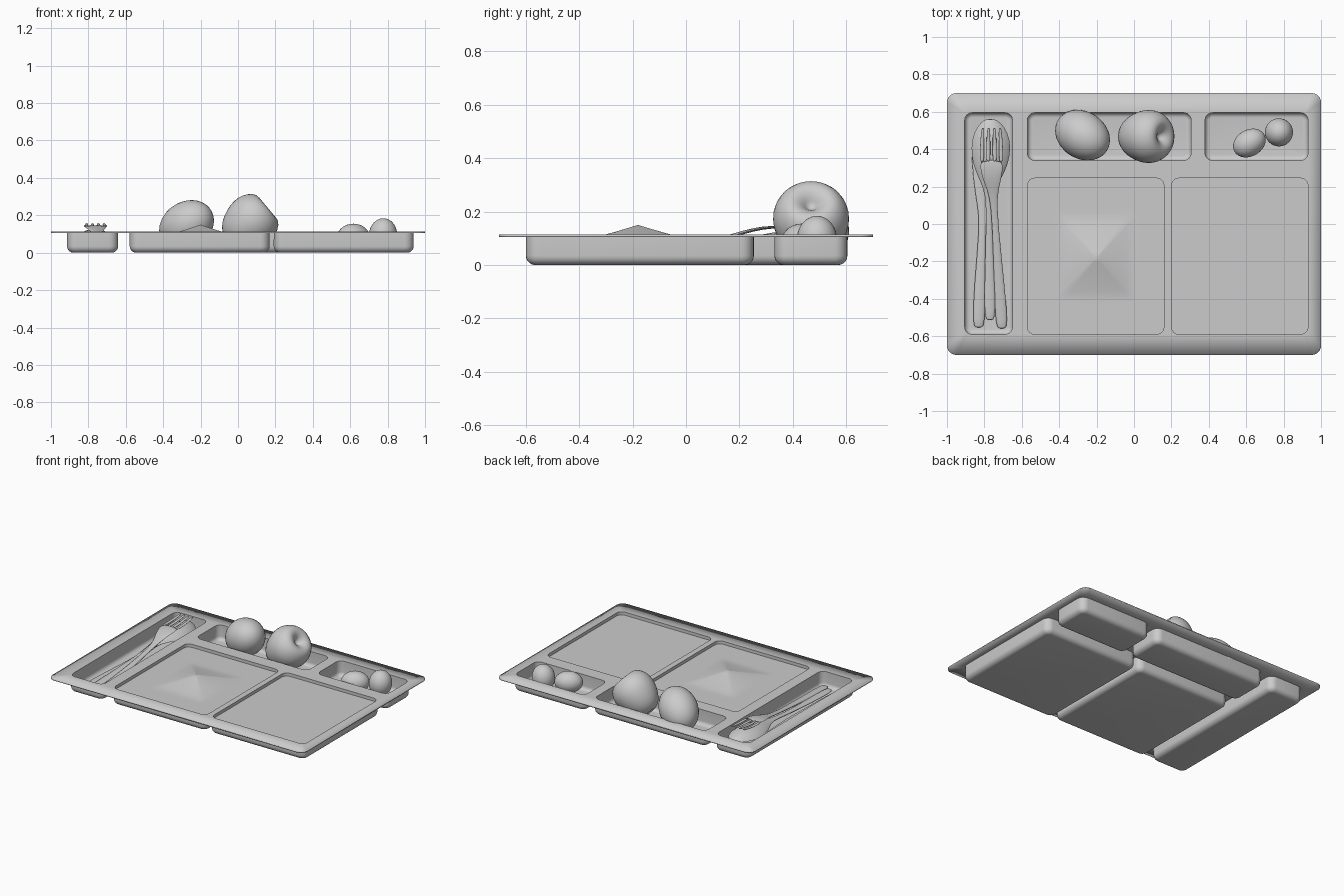
import bpy, bmesh, math
from mathutils import Vector, Matrix

if "Cube" in bpy.data.objects:
    bpy.data.objects.remove(bpy.data.objects["Cube"])

TOP, WALL = 0.114, 0.009


def finish(name, bm, subsurf=0, angle=40):
    me = bpy.data.meshes.new(name)
    bm.to_mesh(me)
    bm.free()
    ob = bpy.data.objects.new(name, me)
    bpy.context.collection.objects.link(ob)
    bpy.ops.object.select_all(action='DESELECT')
    ob.select_set(True)
    bpy.context.view_layer.objects.active = ob
    bpy.ops.object.shade_smooth_by_angle(angle=math.radians(angle))
    if subsurf:
        m = ob.modifiers.new("smooth", 'SUBSURF')
        m.levels = m.render_levels = subsurf
    return ob


def rounded_rect(x0, x1, y0, y1, r, n=6):
    pts = []
    corners = ((x1 - r, y1 - r), (x0 + r, y1 - r), (x0 + r, y0 + r), (x1 - r, y0 + r))
    for k, (cx, cy) in enumerate(corners):
        for i in range(n + 1):
            a = math.pi / 2 * (k + i / n)
            pts.append((cx + r * math.cos(a), cy + r * math.sin(a)))
    return pts


def ring(bm, pts):
    return [bm.verts.new(p) for p in pts]


def bridge(bm, a, b):
    n = len(a)
    for i in range(n):
        bm.faces.new((a[i], a[(i + 1) % n], b[(i + 1) % n], b[i]))


def loop_edges(bm, vs):
    out = []
    for i in range(len(vs)):
        a, b = vs[i], vs[(i + 1) % len(vs)]
        out.append(bm.edges.get((a, b)) or bm.edges.new((a, b)))
    return out


# Tray: one pressed sheet with five wells, thickened downward
wells = {
    "cutlery": (-0.905, -0.65, -0.59, 0.595),
    "fruit": (-0.57, 0.305, 0.34, 0.595),
    "side": (0.38, 0.93, 0.34, 0.595),
    "main": (-0.57, 0.16, -0.59, 0.245),
    "second": (0.20, 0.93, -0.59, 0.245),
}
bm = bmesh.new()
rim = ring(bm, [(x, y, TOP) for x, y in rounded_rect(-1, 1, -0.7, 0.7, 0.05)])
edges = loop_edges(bm, rim)
fr = 0.026
for x0, x1, y0, y1 in wells.values():
    levels = [(0, TOP)]
    for i in range(6):
        t = math.pi / 2 * i / 5
        levels.append((fr * (1 - math.cos(t)), WALL + fr * (1 - math.sin(t))))
    prev = None
    for d, z in levels:
        cur = ring(bm, [(x, y, z) for x, y in
                        rounded_rect(x0 + d, x1 - d, y0 + d, y1 - d, 0.04 - d)])
        if prev:
            bridge(bm, prev, cur)
        else:
            edges += loop_edges(bm, cur)
        prev = cur
    bm.faces.new(prev)
bmesh.ops.triangle_fill(bm, use_beauty=True, edges=edges, normal=(0, 0, 1))
bmesh.ops.recalc_face_normals(bm, faces=bm.faces)
bm.normal_update()
big = max(bm.faces, key=lambda f: f.calc_area())
if big.normal.z < 0:
    bmesh.ops.reverse_faces(bm, faces=bm.faces)
tray = finish("tray", bm)
sol = tray.modifiers.new("thickness", 'SOLIDIFY')
sol.thickness, sol.offset, sol.use_even_offset = WALL, -1, True


# Food fillings: rings closing in on a low mound (or a flat surface)
def filling(name, well, peak, height):
    bm = bmesh.new()
    outline = rounded_rect(*wells[well], 0.04)
    prev = None
    for k in range(16):
        s = 1 - k / 16
        pts = []
        for x, y in outline:
            px, py = peak[0] + (x - peak[0]) * s, peak[1] + (y - peak[1]) * s
            d = math.hypot(px - peak[0], py - peak[1])
            pts.append((px, py, 0.092 + height * max(0, 1 - d / 0.28) ** 1.2))
        cur = ring(bm, pts)
        if prev:
            bridge(bm, prev, cur)
        prev = cur
    tip = bm.verts.new((*peak, 0.092 + height))
    for i in range(len(prev)):
        bm.faces.new((prev[i], prev[(i + 1) % len(prev)], tip))
    finish(name, bm, angle=60)


filling("mashed_food", "main", (-0.2, -0.18), 0.058)
filling("flat_food", "second", (0.565, -0.17), 0)


# Apple: spun profile, tipped toward +x
profile = [(.014, .088), (.03, .115), (.07, .137), (.11, .122), (.14, .07), (.146, .02),
           (.132, -.04), (.102, -.1), (.062, -.134), (.03, -.142), (.012, -.13)]
bm = bmesh.new()
prev = None
for r, z in profile:
    cur = ring(bm, [(r * math.cos(a), r * math.sin(a), z)
                    for a in (2 * math.pi * i / 20 for i in range(20))])
    if prev:
        bridge(bm, cur, prev)
    else:
        bm.faces.new(cur)
    prev = cur
bm.faces.new(prev[::-1])
bm.transform(Matrix.Translation((0.057, 0.468, 0.156)) @
             Matrix.Rotation(math.radians(50), 4, 'Y') @ Matrix.Scale(1.01, 4))
finish("apple", bm, 1, 180)


# Oval fruits: stretched spheres with a chosen long axis
def oval(name, centre, axis, long, short):
    bm = bmesh.new()
    bmesh.ops.create_uvsphere(bm, u_segments=32, v_segments=20, radius=1)
    rot = Vector(axis).to_track_quat('Z', 'Y').to_matrix().to_4x4()
    bm.transform(Matrix.Translation(centre) @ rot @ Matrix.Diagonal((short, short, long, 1)))
    finish(name, bm, angle=180)


oval("oval_fruit", (-0.275, 0.475, 0.146), (.73, -.48, .48), 0.162, 0.126)
oval("small_fruit_left", (0.617, 0.433, 0.084), (.85, .5, 0), 0.092, 0.071)
oval("small_fruit_right", (0.775, 0.49, 0.096), (.1, 0, 1), 0.088, 0.075)


# Cutlery: flat oval sections lofted through stations (x, y, z, half width, half thickness, crown)
def loft(bm, stations):
    prev = None
    for x, y, z, w, t, crown in stations:
        pts = []
        for i in range(12):
            a = 2 * math.pi * i / 12
            u = math.cos(a)
            pts.append((x + w * u, y, z + t * math.sin(a) - crown * u * u))
        cur = ring(bm, pts)
        if prev:
            bridge(bm, prev, cur)
        else:
            bm.faces.new(cur[::-1])
        prev = cur
    bm.faces.new(prev)


bm = bmesh.new()
loft(bm, [(-.83, -.555, .025, .018, .006, 0), (-.83, -.535, .025, .034, .012, 0),
          (-.825, -.35, .027, .033, .013, 0), (-.805, 0, .03, .02, .01, 0),
          (-.812, .08, .03, .024, .006, 0), (-.83, .25, .032, .033, .005, 0),
          (-.842, .42, .034, .03, .005, 0), (-.838, .5, .034, .012, .004, 0)])
finish("knife", bm, 1)

bm = bmesh.new()
loft(bm, [(-.77, -.515, .04, .015, .006, 0), (-.77, -.495, .04, .032, .01, 0),
          (-.772, -.3, .045, .028, .01, 0), (-.775, 0, .06, .016, .01, 0),
          (-.772, .16, .08, .02, .008, 0), (-.77, .24, .1, .06, .007, .02),
          (-.767, .32, .12, .1, .006, .045), (-.765, .41, .13, .112, .006, .055),
          (-.765, .49, .12, .096, .006, .045), (-.767, .545, .1, .055, .006, .02),
          (-.768, .562, .088, .02, .005, 0)])
finish("spoon", bm, 1)

bm = bmesh.new()
loft(bm, [(-.707, -.56, .03, .018, .006, 0), (-.707, -.54, .03, .034, .011, 0),
          (-.718, -.35, .042, .03, .011, 0), (-.742, 0, .075, .016, .01, 0),
          (-.752, .15, .1, .02, .008, 0), (-.758, .22, .125, .045, .007, 0),
          (-.762, .29, .14, .064, .006, 0), (-.762, .345, .142, .062, .005, 0)])
for i in range(4):
    x = -.762 + (i - 1.5) * .034
    loft(bm, [(x, .32, .141, .012, .005, 0), (x, .42, .142, .011, .005, 0),
              (x * .9 - .0762, .5, .152, .009, .005, 0),
              (x * .9 - .0762, .515, .156, .004, .003, 0)])
finish("fork", bm, 1)
